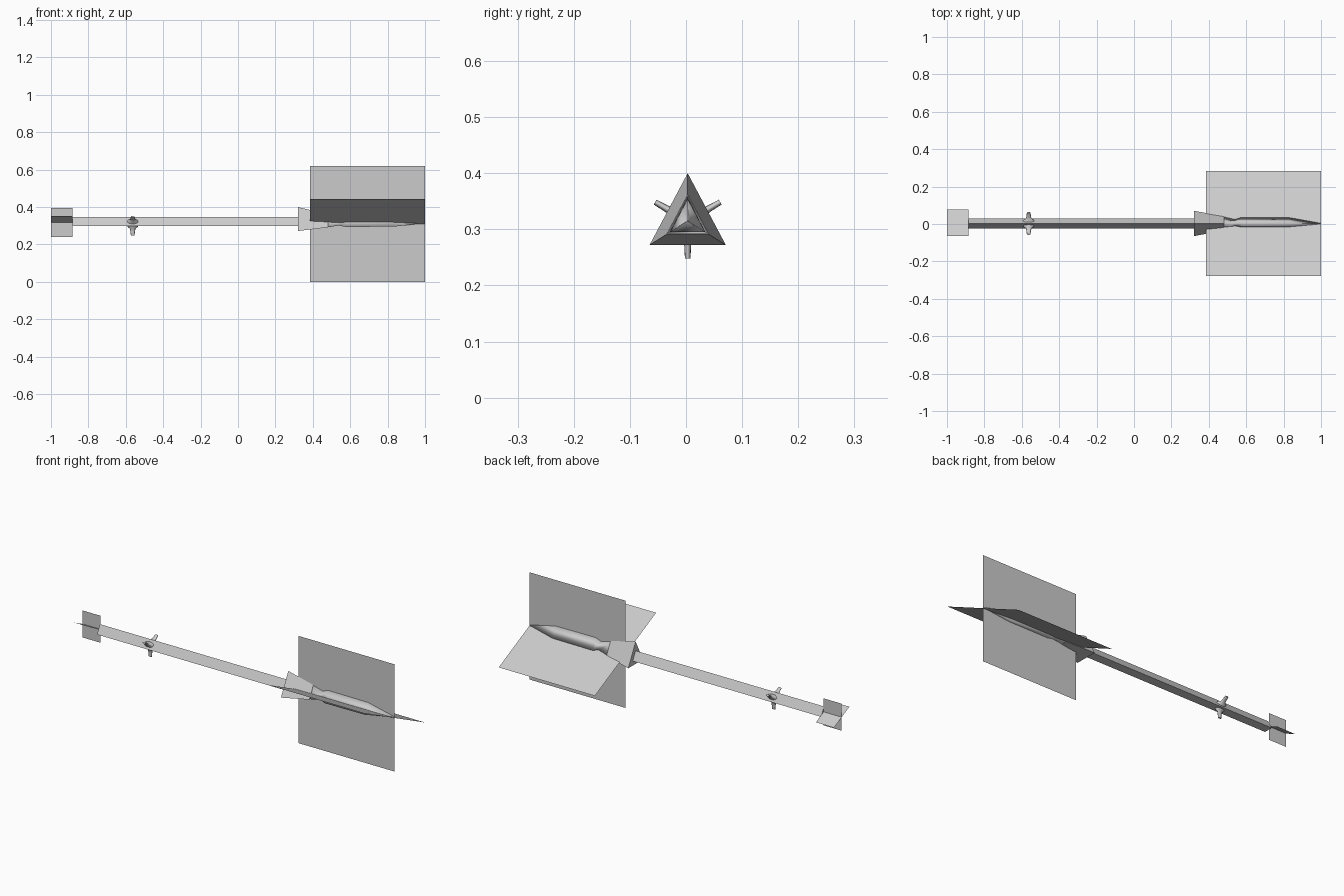
import bpy, bmesh, math
from mathutils import Matrix, Vector

if "Cube" in bpy.data.objects:
    bpy.data.objects.remove(bpy.data.objects["Cube"])

grey = bpy.data.materials.new("light grey")
grey.diffuse_color = (0.6, 0.6, 0.6, 1)
grey.use_nodes = True
grey.node_tree.nodes["Principled BSDF"].inputs["Base Color"].default_value = grey.diffuse_color
YC, ZC = 0.003, 0.315   # long axis of the craft


def finish(name, bm, smooth=False):
    bmesh.ops.recalc_face_normals(bm, faces=bm.faces)
    for f in bm.faces:
        f.smooth = smooth
    mesh = bpy.data.meshes.new(name)
    bm.to_mesh(mesh)
    bm.free()
    mesh.materials.append(grey)
    ob = bpy.data.objects.new(name, mesh)
    bpy.context.collection.objects.link(ob)
    return ob


def tri_hull(name, stations, smooth=False):
    """Loft a triangular section along x; stations are (x, scale)."""
    bm = bmesh.new()
    rings = []
    for x, s in stations:
        rings.append([bm.verts.new((x, YC + y * s, ZC + z * s))
                      for y, z in ((0, 0.085), (0.068, -0.043), (-0.068, -0.043))])
    for a, b in zip(rings, rings[1:]):
        for i in range(3):
            j = (i + 1) % 3
            bm.faces.new((a[i], a[j], b[j], b[i]))
    bm.faces.new(rings[0])
    bm.faces.new(rings[-1])
    return finish(name, bm, smooth)


def panel(name, x0, x1, half, angle, zc, yc):
    """Thin sheet spanning x0..x1, turned about the long axis."""
    d = Vector((0, -math.cos(angle), math.sin(angle))) * half
    c = Vector((0, yc, zc))
    bm = bmesh.new()
    bm.faces.new([bm.verts.new(c + d * k + Vector((x, 0, 0)))
                  for x, k in ((x0, -1), (x1, -1), (x1, 1), (x0, 1))])
    finish(name, bm)


# Long boom and flared shield
tri_hull("boom", [(-0.885, 0.39), (0.33, 0.39)])
tri_hull("shield", [(0.32, 1.0), (0.48, 0.55)])
# Smooth engine body ending in a point
tri_hull("engine_body", [(0.475, 0.53), (0.54, 0.32), (0.575, 0.48),
                         (0.83, 0.46), (0.998, 0.02)], True)

# Large radiators and small end fins
TILT = math.radians(25.5)
for label, angle in (("upright", math.pi / 2), ("tilted", TILT)):
    panel("radiator_" + label, 0.385, 1.0, 0.31, angle, 0.31, YC)
    panel("end_fin_" + label, -1.0, -0.885, 0.078, angle, 0.318, 0.006)

# Three flared pegs around the boom
PROFILE = [(0.012, 0.032), (0.022, 0.026), (0.030, 0.015), (0.045, 0.012), (0.067, 0.010)]
SIDES = 12
for n, deg in enumerate((-90, 30, 150)):
    a = math.radians(deg)
    out = Vector((0, math.cos(a), math.sin(a)))
    side = Vector((0, -math.sin(a), math.cos(a)))
    bm = bmesh.new()
    rings = []
    for r, w in PROFILE:
        ring = []
        for k in range(SIDES):
            t = math.tau * k / SIDES
            p = (Vector((-0.563, YC, ZC)) + out * r
                 + Vector((1, 0, 0)) * w * math.cos(t) + side * w * 0.5 * math.sin(t))
            ring.append(bm.verts.new(p))
        rings.append(ring)
    for lo, hi in zip(rings, rings[1:]):
        for i in range(SIDES):
            j = (i + 1) % SIDES
            bm.faces.new((lo[i], lo[j], hi[j], hi[i]))
    bm.faces.new(rings[0])
    bm.faces.new(rings[-1])
    ob = finish("peg_%d" % (n + 1), bm, True)
    for f in ob.data.polygons:
        f.use_smooth = len(f.vertices) == 4
